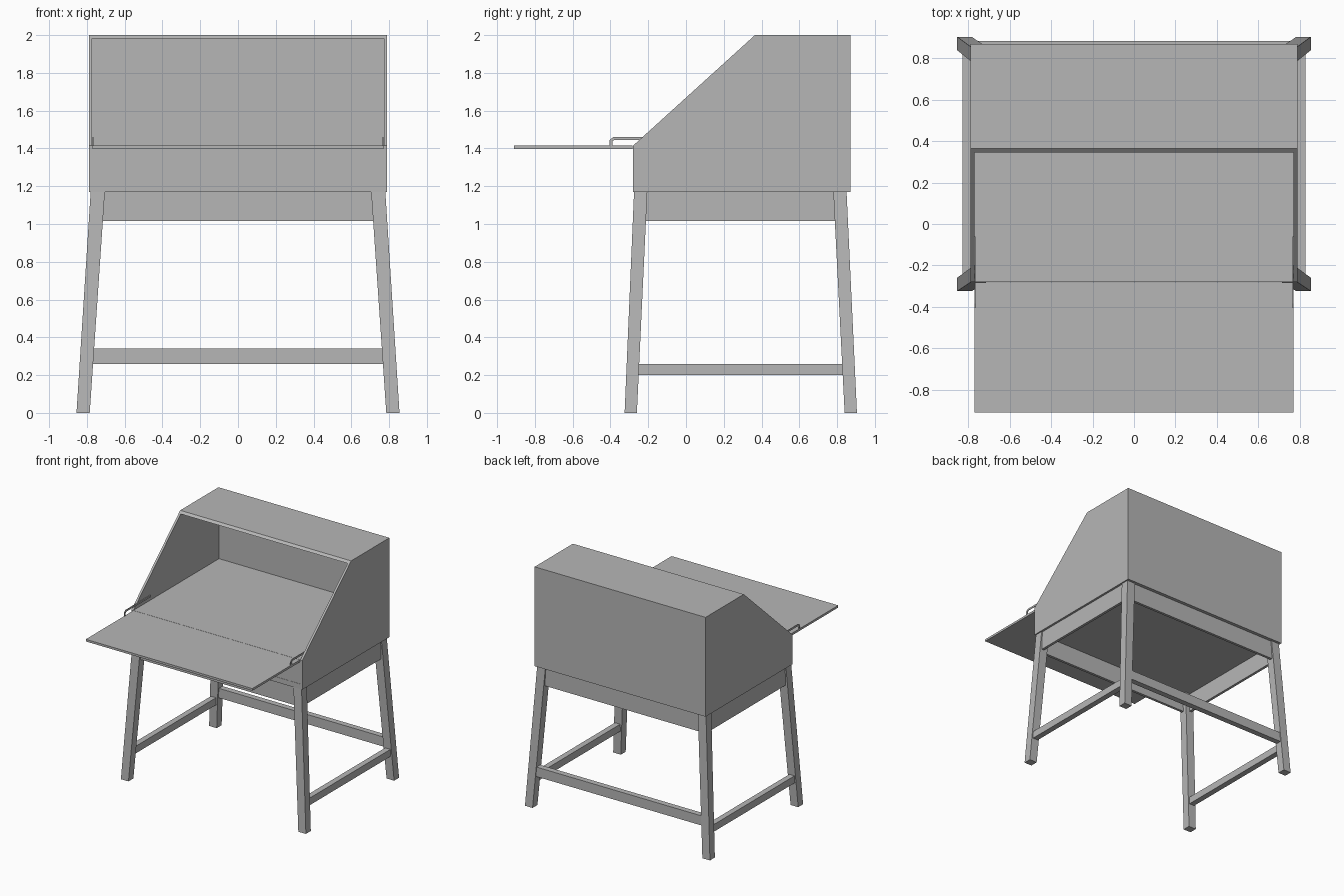
import bpy
import bmesh
from mathutils import Vector

cube = bpy.data.objects.get("Cube")
if cube:
    bpy.data.objects.remove(cube, do_unlink=True)

grey = bpy.data.materials.new("plain grey")
grey.use_nodes = True
colour = (0.47, 0.47, 0.47, 1)
grey.diffuse_color = colour
grey.node_tree.nodes["Principled BSDF"].inputs["Base Color"].default_value = colour


def finish(name, bm):
    bmesh.ops.recalc_face_normals(bm, faces=bm.faces)
    mesh = bpy.data.meshes.new(name)
    bm.to_mesh(mesh)
    bm.free()
    mesh.materials.append(grey)
    obj = bpy.data.objects.new(name, mesh)
    bpy.context.collection.objects.link(obj)
    return obj


def box(name, x, y, z):
    """Box given as (low, high) pairs."""
    bm = bmesh.new()
    bmesh.ops.create_cube(bm, size=1)
    for v in bm.verts:
        v.co = Vector([r[0] if c < 0 else r[1] for c, r in zip(v.co, (x, y, z))])
    return finish(name, bm)


def panel(name, profile, x0, x1):
    """Profile in the y-z plane, extruded from x0 to x1."""
    bm = bmesh.new()
    face = bm.faces.new([bm.verts.new((x0, y, z)) for y, z in profile])
    out = bmesh.ops.extrude_face_region(bm, geom=[face])
    moved = [g for g in out["geom"] if isinstance(g, bmesh.types.BMVert)]
    bmesh.ops.translate(bm, verts=moved, vec=(x1 - x0, 0, 0))
    return finish(name, bm)


def leg(name, foot, top, height):
    """Splayed leg between two square sections, each (x range, y range)."""
    bm = bmesh.new()
    bmesh.ops.create_cube(bm, size=1)
    for v in bm.verts:
        xr, yr = foot if v.co.z < 0 else top
        v.co = Vector((xr[v.co.x > 0], yr[v.co.y > 0], 0 if v.co.z < 0 else height))
    return finish(name, bm)


W, T = 0.79, 0.018          # cabinet half width, board thickness
FRONT, BACK = -0.28, 0.87
BASE, SILL, DESK, TOP = 1.17, 1.195, 1.415, 2.0
RIDGE = 0.365               # front edge of the top board
IN = W - T
slope = (RIDGE - FRONT) / (TOP - DESK)

# Cabinet
box("base_board", (-W, W), (FRONT, BACK), (BASE, SILL))
box("bottom_board", (-IN, IN), (FRONT, BACK - T), (SILL, SILL + T))
box("back_board", (-IN, IN), (BACK - T, BACK), (SILL, TOP - T))
box("drawer_front", (-IN, IN), (FRONT + 0.002, FRONT + T), (SILL + T, DESK - T))
box("writing_surface", (-IN, IN), (FRONT, BACK - T), (DESK - T, DESK))
panel("top_board", [(RIDGE, TOP), (BACK, TOP), (BACK, TOP - T),
                    (RIDGE - slope * T, TOP - T)], -IN, IN)
side = [(FRONT, SILL), (FRONT, DESK), (RIDGE, TOP), (BACK, TOP), (BACK, SILL)]

# Fold-down lid
box("drop_lid", (-IN + 0.002, IN - 0.002), (-0.91, FRONT - 0.002), (DESK - T, DESK))

# Parts on both sides
for name, s in (("left", 1), ("right", -1)):
    panel(name + "_side_board", side, s * IN, s * W)

    # Lid stay: a flat bar with a bent end
    stay = [(-0.06, 1.46), (-0.385, 1.46), (-0.405, 1.445), (-0.405, DESK),
            (-0.39, DESK), (-0.39, 1.438), (-0.38, 1.445), (-0.06, 1.445)]
    panel(name + "_lid_stay", stay, s * (IN - 0.007), s * (IN - 0.001))

    # Legs
    def span(a, b):
        return tuple(sorted((s * a, s * b)))
    foot_x, top_x = span(0.785, 0.855), span(0.705, 0.78)
    leg(name + "_front_leg", (foot_x, (-0.325, -0.26)), (top_x, (-0.275, -0.205)), BASE)
    leg(name + "_back_leg", (foot_x, (0.84, 0.905)), (top_x, (0.78, 0.85)), BASE)

    # Side rails
    box(name + "_apron", span(0.75, 0.772), (-0.22, 0.8), (1.015, BASE))
    box(name + "_stretcher", span(0.782, 0.83), (-0.28, 0.86), (0.2, 0.26))

# Front and back rails
box("front_apron", (-0.73, 0.73), (-0.267, -0.245), (1.015, BASE))
box("back_apron", (-0.73, 0.73), (0.82, 0.842), (1.015, BASE))
box("back_stretcher", (-0.79, 0.79), (0.837, 0.885), (0.26, 0.34))
